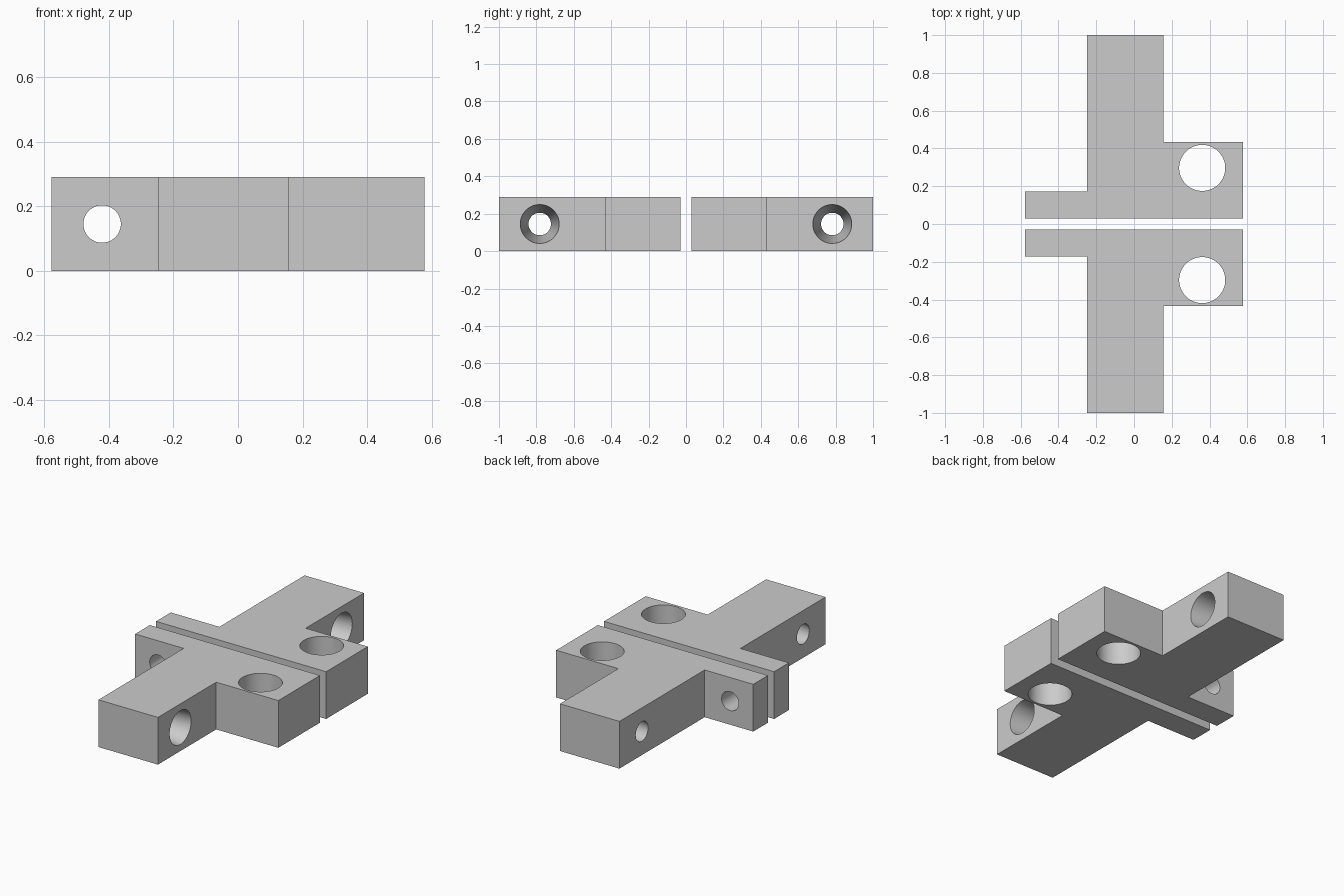
import bpy, bmesh, math
from mathutils import Matrix, Vector

default = bpy.data.objects.get("Cube")
if default:
    bpy.data.objects.remove(default, do_unlink=True)

HEIGHT = 0.29
MID = HEIGHT / 2
ARM_LEFT, ARM_RIGHT = -0.248, 0.156
END = 0.578
GAP, TAB, LUG, TIP = 0.03, 0.173, 0.434, 1.0

grey = bpy.data.materials.new("plain_grey")
grey.use_nodes = True
colour = (0.6, 0.6, 0.6, 1)
grey.diffuse_color = colour
grey.node_tree.nodes["Principled BSDF"].inputs["Base Color"].default_value = colour


def add_object(name, bm):
    bmesh.ops.recalc_face_normals(bm, faces=bm.faces[:])
    mesh = bpy.data.meshes.new(name)
    bm.to_mesh(mesh)
    bm.free()
    mesh.materials.append(grey)
    obj = bpy.data.objects.new(name, mesh)
    bpy.context.collection.objects.link(obj)
    return obj


def drill(body, start, end, r_start, r_end):
    """Cut a straight or tapered round hole from start to end."""
    start, end = Vector(start), Vector(end)
    # Extend both ends past the faces, keeping the taper
    axis, dr = (end - start) * 0.1, (r_end - r_start) * 0.1
    start, end, r_start, r_end = start - axis, end + axis, r_start - dr, r_end + dr
    turn = axis.to_track_quat('Z', 'Y').to_matrix().to_4x4()
    bm = bmesh.new()
    bmesh.ops.create_cone(bm, cap_ends=True, segments=64, radius1=r_start,
                          radius2=r_end, depth=(end - start).length,
                          matrix=Matrix.Translation((start + end) / 2) @ turn)
    cutter = add_object("hole_cutter", bm)
    cutter.hide_render = True
    cut = body.modifiers.new("hole", 'BOOLEAN')
    cut.operation, cut.solver, cut.object = 'DIFFERENCE', 'EXACT', cutter
    bpy.context.view_layer.objects.active = body
    bpy.ops.object.modifier_apply(modifier=cut.name)
    bpy.data.objects.remove(cutter, do_unlink=True)


def clamp_half(name, side):
    # Outline: thin tab, long arm and wide lug in one block
    outline = [(-END, GAP), (END, GAP), (END, LUG), (ARM_RIGHT, LUG),
               (ARM_RIGHT, TIP), (ARM_LEFT, TIP), (ARM_LEFT, TAB), (-END, TAB)]
    bm = bmesh.new()
    face = bm.faces.new([bm.verts.new((x, side * y, 0)) for x, y in outline])
    top = bmesh.ops.extrude_face_region(bm, geom=[face])["geom"]
    bmesh.ops.translate(bm, vec=(0, 0, HEIGHT),
                        verts=[g for g in top if isinstance(g, bmesh.types.BMVert)])
    body = add_object(name, bm)

    # Vertical lug hole, tab bolt hole, tapered arm hole
    drill(body, (0.361, side * 0.297, 0), (0.361, side * 0.297, HEIGHT), 0.122, 0.122)
    drill(body, (-0.421, side * GAP, MID), (-0.421, side * TAB, MID), 0.058, 0.058)
    drill(body, (ARM_RIGHT, side * 0.782, MID), (ARM_LEFT, side * 0.782, MID), 0.104, 0.06)

    bpy.ops.object.select_all(action='DESELECT')
    body.select_set(True)
    bpy.context.view_layer.objects.active = body
    bpy.ops.object.shade_smooth_by_angle(angle=math.radians(30))


clamp_half("front_clamp_half", -1)
clamp_half("back_clamp_half", 1)
